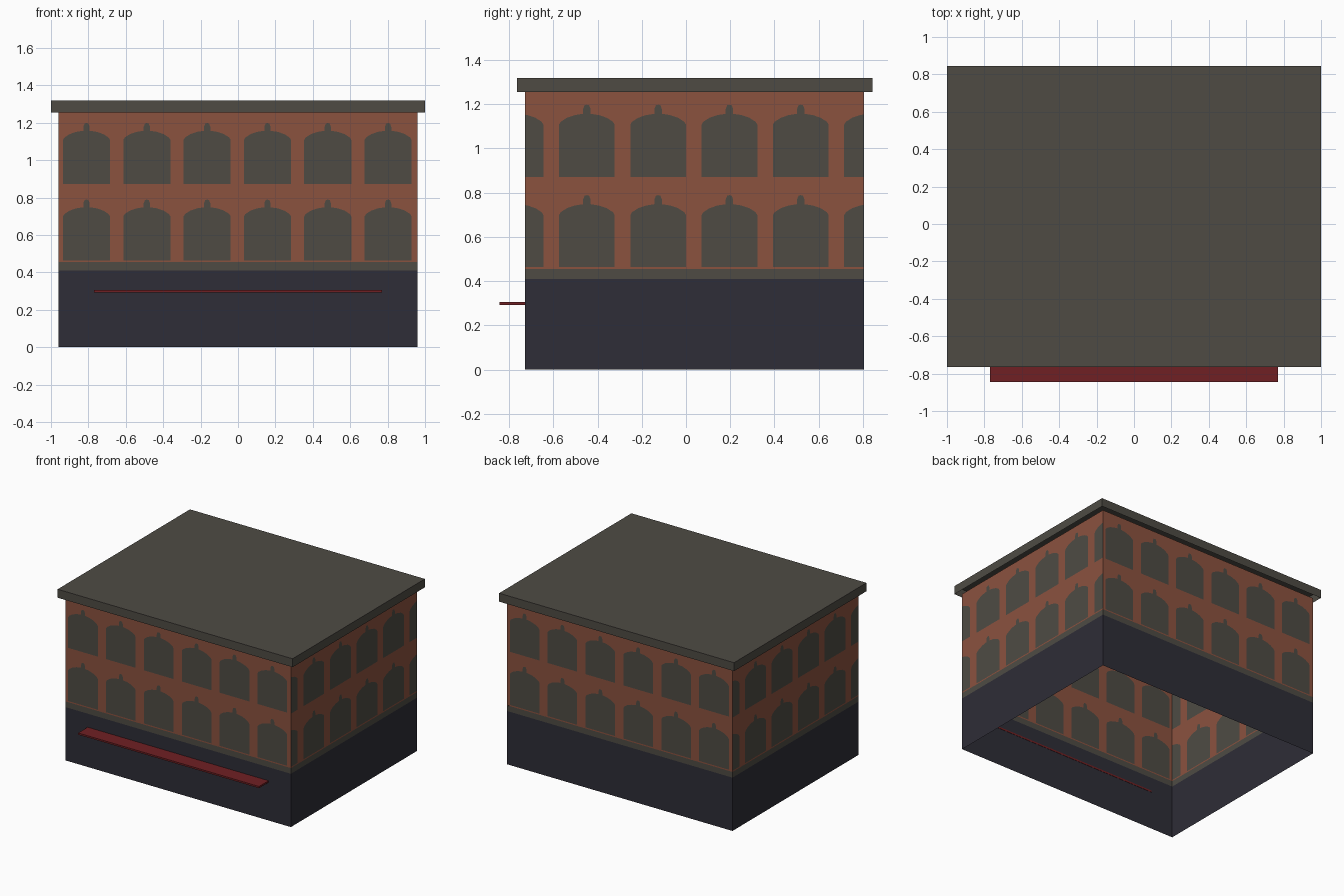
import bpy, bmesh, math
from mathutils import Matrix, Vector

if "Cube" in bpy.data.objects:
    bpy.data.objects.remove(bpy.data.objects["Cube"])


def material(name, rgb):
    lin = [((c / 255 + 0.055) / 1.055) ** 2.4 for c in rgb]
    m = bpy.data.materials.new(name)
    m.diffuse_color = (*lin, 1)
    m.use_nodes = True
    m.node_tree.nodes["Principled BSDF"].inputs["Base Color"].default_value = m.diffuse_color
    return m


BRICK = material("brick", (139, 82, 63))
STONE = material("grey_stone", (78, 75, 68))
DARK = material("dark_base", (46, 45, 55))
RED = material("awning_red", (112, 32, 35))
MATS = [BRICK, STONE, DARK]

YC = 0.039                      # building centre in y
HX, HY = 0.96, 0.767            # wall half sizes
BASE, TRIM, WALL_TOP, ROOF_TOP = 0.41, 0.454, 1.255, 1.32
SILLS = (0.463, 0.872)          # window bottoms, two floors
CENTRES = [-0.81 + 0.3225 * i for i in range(6)]

# Left half of the arched window outline: (offset, height above the sill)
ARCH = [(-0.126, 0.236), (-0.118, 0.249), (-0.09, 0.267), (-0.055, 0.279), (-0.017, 0.285)]
KNOB = [(-0.017, 0.306), (-0.01, 0.324), (0, 0.326)]


def new_object(name, bm, mats):
    bmesh.ops.remove_doubles(bm, verts=bm.verts, dist=1e-5)
    me = bpy.data.meshes.new(name)
    bm.to_mesh(me)
    bm.free()
    for m in mats:
        me.materials.append(m)
    ob = bpy.data.objects.new(name, me)
    bpy.context.collection.objects.link(ob)
    return ob


def window_columns():
    """Slices of one window: (left, right, left height, right height)."""
    half = [(a[0], b[0], a[1], b[1]) for line in (ARCH, KNOB) for a, b in zip(line, line[1:])]
    return half + [(-b, -a, hb, ha) for a, b, ha, hb in reversed(half)]


def wall(name, half, dist, angle):
    """Single sheet wall with flush windows, cut into vertical slices."""
    bm = bmesh.new()
    place = Matrix.Translation((0, YC, 0)) @ Matrix.Rotation(angle, 4, 'Z')

    def quad(a, b, za, zb, ta, tb, mat):
        pts = [(a, za), (b, zb), (b, tb), (a, ta)]
        f = bm.faces.new([bm.verts.new(place @ Vector((u, -dist, z))) for u, z in pts])
        f.material_index = mat

    # base and stone band
    quad(-half, half, 0, 0, BASE, BASE, 2)
    quad(-half, half, BASE, BASE, TRIM, TRIM, 1)

    # brick piers and window slices, clipped to the wall width
    cols, last = [], -half
    for c in CENTRES:
        for a, b, ha, hb in window_columns():
            a, b = a + c, b + c
            if b <= -half or a >= half:
                continue
            ca, cb = max(a, -half), min(b, half)
            slope = (hb - ha) / (b - a)
            ha, hb = ha + slope * (ca - a), hb + slope * (cb - b)
            if ca - last > 1e-4:
                cols.append((last, ca, None, None))
            cols.append((ca, cb, ha, hb))
            last = cb
    if half - last > 1e-4:
        cols.append((last, half, None, None))
    for a, b, ha, hb in cols:
        if ha is None:
            quad(a, b, TRIM, TRIM, WALL_TOP, WALL_TOP, 0)
            continue
        za = zb = TRIM
        for s in SILLS:
            quad(a, b, za, zb, s, s, 0)
            quad(a, b, s, s, s + ha, s + hb, 1)
            za, zb = s + ha, s + hb
        quad(a, b, za, zb, WALL_TOP, WALL_TOP, 0)
    return new_object(name, bm, MATS)


def box(name, lo, hi, mat, open_bottom=False):
    bm = bmesh.new()
    bmesh.ops.create_cube(bm, size=1)
    for v in bm.verts:
        v.co = [l + (h - l) * (c + 0.5) for l, h, c in zip(lo, hi, v.co)]
    if open_bottom:
        bm.normal_update()
        bmesh.ops.delete(bm, geom=[f for f in bm.faces if f.normal.z < -0.5], context='FACES')
    return new_object(name, bm, [mat])


# Four walls, open underneath
wall("front_wall", HX, HY, 0)
wall("right_wall", HY, HX, math.pi / 2)
wall("back_wall", HX, HY, math.pi)
wall("left_wall", HY, HX, -math.pi / 2)

# Overhanging roof cap, hollow below
box("roof_cap", (-1, -0.765, WALL_TOP), (1, 0.844, ROOF_TOP), STONE, open_bottom=True)

# Thin shop awning on the front
box("awning", (-0.77, -0.844, 0.293), (0.77, -0.726, 0.306), RED)
